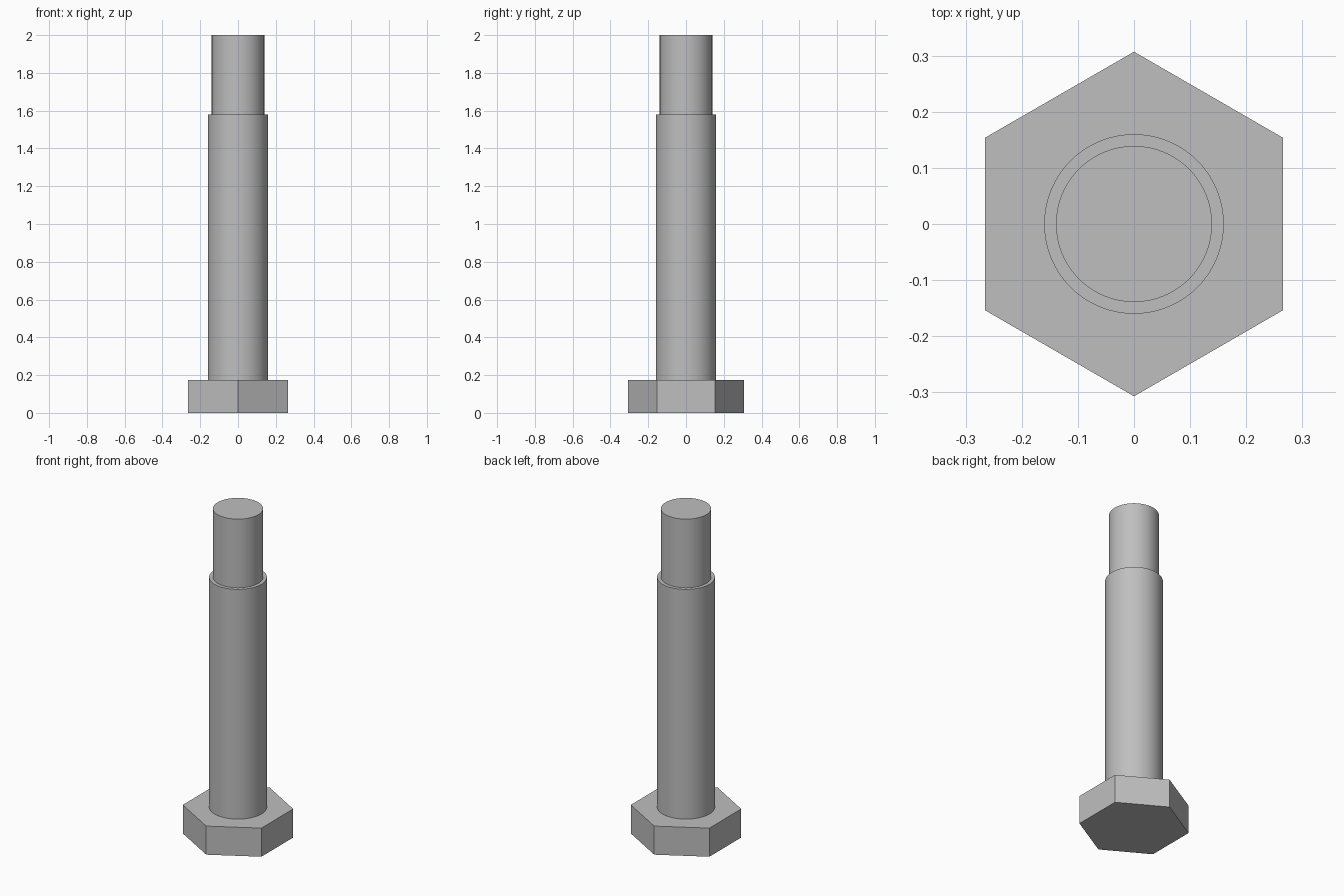
import bpy
import bmesh
import math

cube = bpy.data.objects.get("Cube")
if cube:
    bpy.data.objects.remove(cube, do_unlink=True)

HEAD_TOP, SHOULDER_TOP, TIP_TOP = 0.175, 1.58, 2.0

steel = bpy.data.materials.new("grey steel")
GREY = (0.52, 0.52, 0.52, 1.0)
steel.diffuse_color = GREY
steel.use_nodes = True
steel.node_tree.nodes["Principled BSDF"].inputs["Base Color"].default_value = GREY


def prism(name, sides, radius, bottom, top, smooth=False, base_cap=True):
    """Upright prism with its first corner on +y."""
    bm = bmesh.new()
    corners = []
    for i in range(sides):
        a = math.tau * i / sides + math.pi / 2
        corners.append(bm.verts.new((radius * math.cos(a), radius * math.sin(a), bottom)))
    base = bm.faces.new(corners)
    made = bmesh.ops.extrude_face_region(bm, geom=[base], use_keep_orig=True)["geom"]
    for v in made:
        if isinstance(v, bmesh.types.BMVert):
            v.co.z = top
    bmesh.ops.recalc_face_normals(bm, faces=bm.faces[:])
    # leave the base open where it rests on the part below
    if not base_cap:
        bmesh.ops.delete(bm, geom=[base], context="FACES_ONLY")
    mesh = bpy.data.meshes.new(name)
    bm.to_mesh(mesh)
    bm.free()
    mesh.materials.append(steel)
    obj = bpy.data.objects.new(name, mesh)
    bpy.context.collection.objects.link(obj)
    if smooth:
        bpy.ops.object.select_all(action="DESELECT")
        obj.select_set(True)
        bpy.context.view_layer.objects.active = obj
        bpy.ops.object.shade_smooth_by_angle(angle=math.radians(30))
    return obj


# Hexagonal head, thick shoulder and narrower end
prism("hex_head", 6, 0.307, 0.0, HEAD_TOP)
prism("shoulder", 96, 0.16, HEAD_TOP, SHOULDER_TOP, True, False)
prism("end_stud", 96, 0.139, SHOULDER_TOP, TIP_TOP, True, False)
